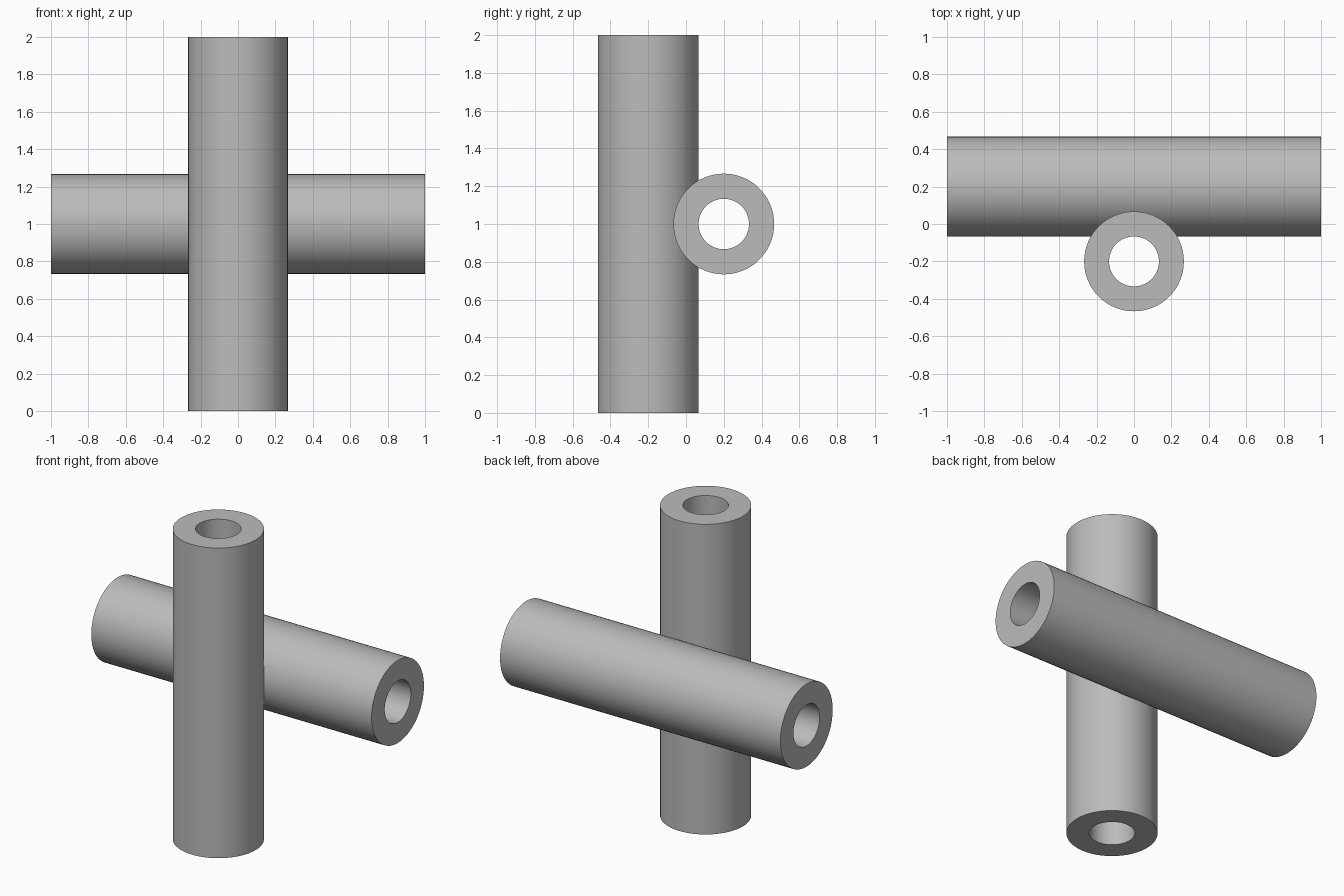
import bpy
import bmesh
import math
from mathutils import Matrix

cube = bpy.data.objects.get("Cube")
if cube:
    bpy.data.objects.remove(cube, do_unlink=True)

LENGTH = 2.0
OUTER = 4 / 15
INNER = OUTER / 2
OFFSET = 0.2
SIDES = 64

# Single grey finish
grey = bpy.data.materials.new("plain grey")
grey.use_nodes = True
colour = (0.5, 0.5, 0.5, 1)
grey.diffuse_color = colour
grey.node_tree.nodes["Principled BSDF"].inputs["Base Color"].default_value = colour


def make_tube(name, y, turn):
    """Spin a rectangular wall section into a hollow tube."""
    bm = bmesh.new()
    half = LENGTH / 2
    section = [(INNER, -half), (OUTER, -half), (OUTER, half), (INNER, half)]
    verts = [bm.verts.new((r, 0, z)) for r, z in section]
    edges = [bm.edges.new((verts[i], verts[(i + 1) % 4])) for i in range(4)]
    bmesh.ops.spin(bm, geom=verts + edges, cent=(0, 0, 0), axis=(0, 0, 1),
                   angle=math.tau, steps=SIDES, use_merge=True)
    bmesh.ops.remove_doubles(bm, verts=bm.verts, dist=0.0001)
    bmesh.ops.recalc_face_normals(bm, faces=bm.faces)
    bmesh.ops.transform(bm, matrix=turn, verts=bm.verts)
    mesh = bpy.data.meshes.new(name)
    bm.to_mesh(mesh)
    bm.free()
    mesh.materials.append(grey)
    tube = bpy.data.objects.new(name, mesh)
    tube.location = (0, y, LENGTH / 2)
    bpy.context.collection.objects.link(tube)
    bpy.ops.object.select_all(action="DESELECT")
    tube.select_set(True)
    bpy.context.view_layer.objects.active = tube
    bpy.ops.object.shade_smooth_by_angle(angle=math.radians(30))


# Upright tube at the front, crossbar tube behind it
make_tube("upright_tube", -OFFSET, Matrix.Identity(4))
make_tube("crossbar_tube", OFFSET, Matrix.Rotation(math.pi / 2, 4, "Y"))
